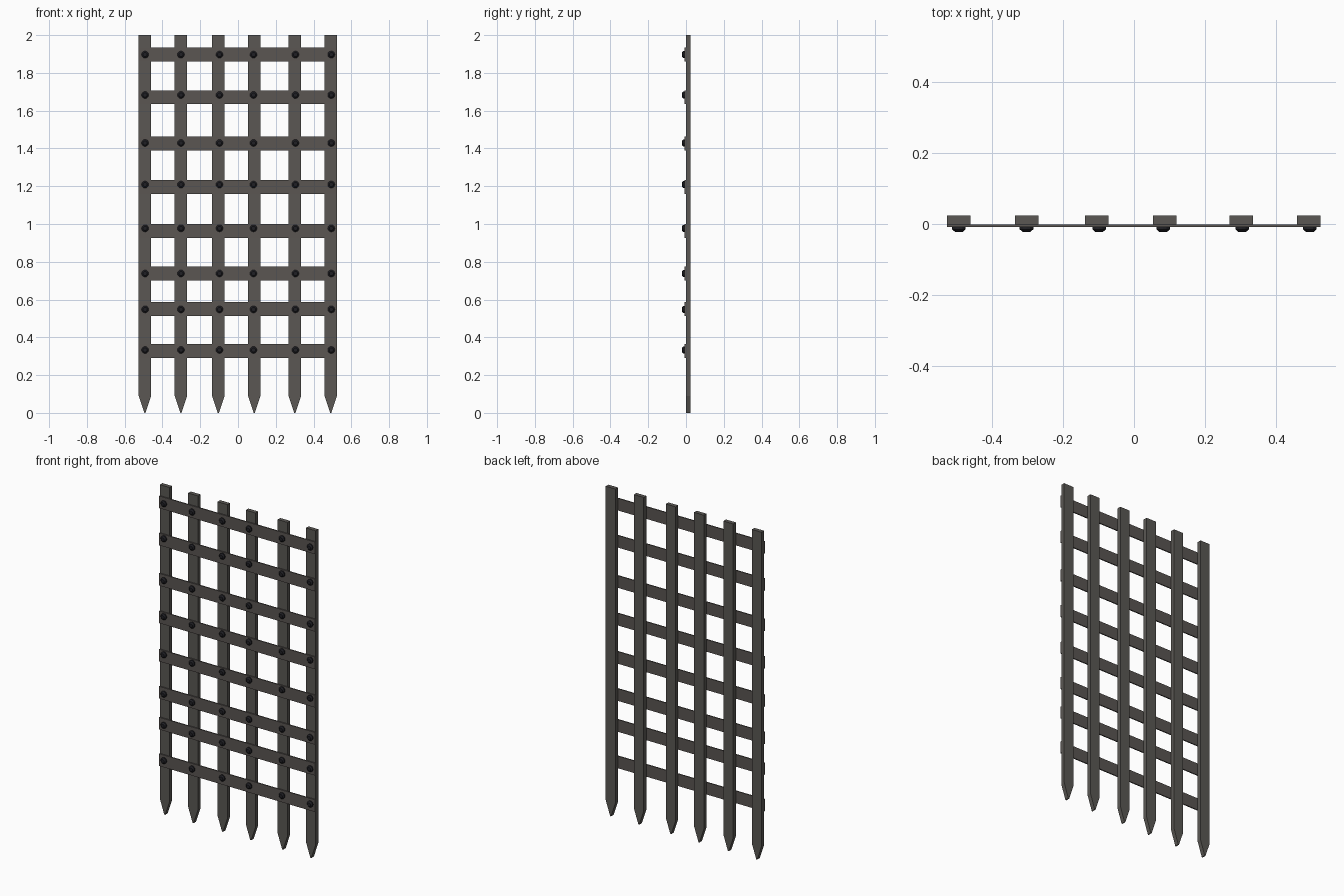
import bpy, bmesh
from math import pi
from mathutils import Matrix

cube = bpy.data.objects.get("Cube")
if cube:
    bpy.data.objects.remove(cube, do_unlink=True)


def material(name, rgb):
    m = bpy.data.materials.new(name)
    m.use_nodes = True
    m.diffuse_color = (*rgb, 1)
    m.node_tree.nodes["Principled BSDF"].inputs["Base Color"].default_value = (*rgb, 1)
    return m


bar_metal = material("grey iron", (0.103, 0.097, 0.088))
strap_metal = material("brown iron", (0.103, 0.092, 0.085))
rivet_metal = material("black iron", (0.014, 0.014, 0.018))


def add_object(name, bm, mat):
    bmesh.ops.recalc_face_normals(bm, faces=bm.faces)
    mesh = bpy.data.meshes.new(name)
    bm.to_mesh(mesh)
    bm.free()
    mesh.materials.append(mat)
    obj = bpy.data.objects.new(name, mesh)
    bpy.context.collection.objects.link(obj)
    return obj


def plate(name, outline, y_front, y_back, mat):
    """Extrude an outline in the xz plane from front to back."""
    bm = bmesh.new()
    face = bm.faces.new([bm.verts.new((x, y_front, z)) for x, z in outline])
    new = bmesh.ops.extrude_face_region(bm, geom=[face])["geom"]
    verts = [v for v in new if isinstance(v, bmesh.types.BMVert)]
    bmesh.ops.translate(bm, verts=verts, vec=(0, y_back - y_front, 0))
    return add_object(name, bm, mat)


BAR_X = [-0.493, -0.302, -0.104, 0.086, 0.301, 0.491]
RIVET_X = [-0.492, -0.302, -0.098, 0.082, 0.304, 0.494]
STRAP_Z = [0.328, 0.55, 0.738, 0.964, 1.197, 1.671, 1.426, 1.897]
RIVET_Z = [0.333, 0.548, 0.738, 0.977, 1.209, 1.683, 1.429, 1.897]
HALF = 0.033
STRAP_HALF = 0.037

# Upright bars with pointed feet
for i, x in enumerate(BAR_X):
    plate(f"upright_bar_{i + 1}",
          [(x - HALF, 2), (x - HALF, 0.09), (x - 0.003, 0), (x + 0.003, 0),
           (x + HALF, 0.09), (x + HALF, 2)], -0.001, 0.024, bar_metal)

# Thin cross straps on the front
for i, z in enumerate(STRAP_Z):
    plate(f"cross_strap_{i + 1}",
          [(-0.526, z - STRAP_HALF), (0.524, z - STRAP_HALF),
           (0.524, z + STRAP_HALF), (-0.526, z + STRAP_HALF)],
          -0.008, -0.001, strap_metal)

# Domed rivets where straps cross bars
for i, z in enumerate(RIVET_Z):
    bm = bmesh.new()
    for x in RIVET_X:
        for y, depth, base, tip in ((-0.011, 0.008, 0.019, 0.019),
                                    (-0.0185, 0.007, 0.019, 0.011)):
            place = Matrix.Translation((x, y, z)) @ Matrix.Rotation(pi / 2, 4, "X")
            bmesh.ops.create_cone(bm, cap_ends=True, segments=12, radius1=base,
                                  radius2=tip, depth=depth, matrix=place)
    add_object(f"rivet_row_{i + 1}", bm, rivet_metal)
